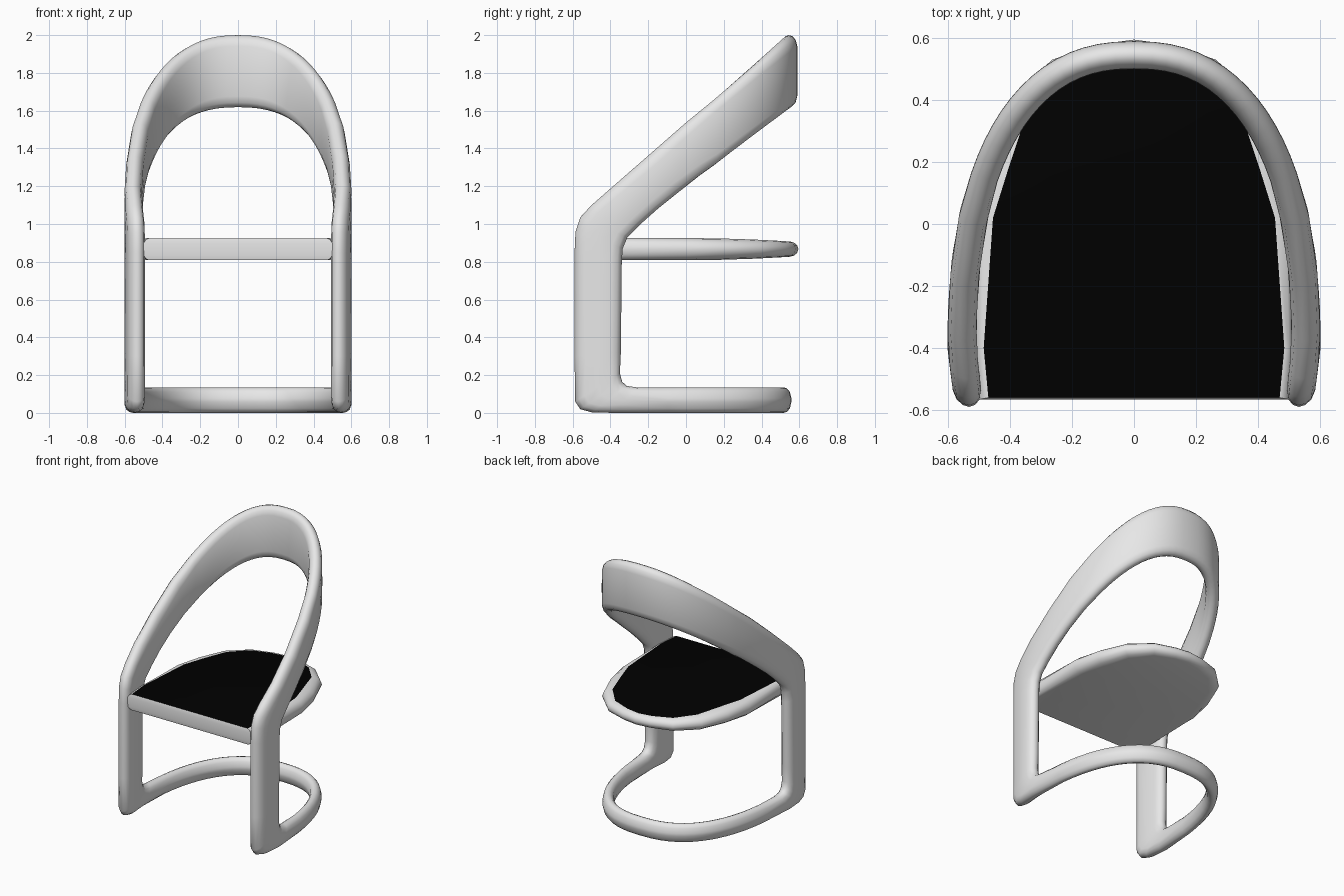
import bpy, bmesh, math
from mathutils import Vector

if "Cube" in bpy.data.objects:
    bpy.data.objects.remove(bpy.data.objects["Cube"])


def material(name, v):
    m = bpy.data.materials.new(name)
    m.diffuse_color = (v, v, v, 1)
    m.use_nodes = True
    m.node_tree.nodes["Principled BSDF"].inputs["Base Color"].default_value = m.diffuse_color
    return m


GREY = material("light grey", 0.8)
BLACK = material("black", 0.0)
A, Y0 = 0.555, -0.4   # plan curve half width and start of curve


def finish(name, bm, mats, angle):
    bmesh.ops.recalc_face_normals(bm, faces=bm.faces)
    me = bpy.data.meshes.new(name)
    bm.to_mesh(me)
    bm.free()
    for m in mats:
        me.materials.append(m)
    ob = bpy.data.objects.new(name, me)
    bpy.context.collection.objects.link(ob)
    bpy.ops.object.select_all(action='DESELECT')
    ob.select_set(True)
    bpy.context.view_layer.objects.active = ob
    bpy.ops.object.shade_smooth_by_angle(angle=math.radians(angle))
    return ob


def skin(bm, loops):
    for a, b in zip(loops, loops[1:]):
        n = len(a)
        for i in range(n):
            bm.faces.new((a[i], a[(i + 1) % n], b[(i + 1) % n], b[i]))


def plan(y, curve):
    """x and outward normal of the U-shaped plan curve at depth y."""
    b, n = curve
    if y <= Y0:
        return A - (Y0 - y) * 0.12, Vector((1, 0, 0))
    r = min((y - Y0) / b, 1)
    x = A * max(0, 1 - r ** n) ** (1 / n)
    return x, Vector(((x / A) ** (n - 1) / A, r ** (n - 1) / b, 0)).normalized()


def arc(y_start, curve, count):
    """Depths from y_start to the back centre, closer together near the centre."""
    b, n = curve
    f0 = math.asin(((y_start - Y0) / b) ** (n / 2))
    ys = [Y0 + b * math.sin(f0 + (math.pi / 2 - f0) * i / count) ** (2 / n) for i in range(count)]
    return ys + [Y0 + b]


# Frame: one band through base, front legs, arms and backrest, as
# (outer y, outer z, inner y, inner z, plan curve, half thickness) sections
BASE, BACK = (0.918, 2.5), (0.945, 2.36)   # plan depth and roundness
BASE_H, LEG_H = 0.04, 0.046
sections = [(y, 0.0, y, 0.135, BASE, BASE_H) for y in reversed(arc(-0.1, BASE, 14))]
sections += [(*s, BASE, LEG_H) for s in [
    (-.38, 0, -.26, .135), (-.50, .003, -.315, .143), (-.56, .02, -.338, .165),
    (-.587, .06, -.35, .21), (-.59, .3, -.345, .32)]]
sections += [(*s, BACK, LEG_H) for s in [
    (-.59, .85, -.34, .8), (-.585, .96, -.335, .87), (-.56, 1.035, -.31, .93),
    (-.5, 1.1, -.24, 1.0), (-.38, 1.205, -.15, 1.08), (-.2, 1.362, -.05, 1.16),
    (0, 1.537, .07, 1.255)]]
sections += [(y, 1.1 + .861 * (y + .5), y, 1.08 + .775 * (y + .15), BACK, LEG_H - .002)
             for y in arc(0.15, BACK, 14)]

CAP = [(0, 0), (.006, .42), (.024, .8), (.058, 1)]   # rounded edge of the band


def band_ring(bm, yo, zo, yi, zi, curve, thick):
    length = math.hypot(yi - yo, zi - zo)
    side = [(d / length, h) for d, h in CAP] + [(.5, 1.02)]
    side += [(1 - d / length, h) for d, h in reversed(CAP)]
    ring = side + [(t, -h) for t, h in reversed(side[1:-1])]
    verts = []
    for t, h in ring:
        y, z = yo + (yi - yo) * t, zo + (zi - zo) * t
        x, n = plan(y, curve)
        verts.append(bm.verts.new(Vector((x, y, z)) + n * h * thick))
    return verts


bm = bmesh.new()
skin(bm, [band_ring(bm, *s) for s in sections])
frame = finish("frame", bm, [GREY], 50)
mirror = frame.modifiers.new("mirror", 'MIRROR')
mirror.use_axis[0] = True
mirror.merge_threshold = 0.001

# Seat: rounded slab, thinner towards the back, with a black top panel
rim = [(.505, -.567), (.515, -.4), (.525, 0), (.485, .2), (.405, .395), (.265, .53), (.11, .58), (0, .595)]
panel = [(.47, -.56), (.485, -.4), (.455, .02), (.405, .18), (.345, .36), (.235, .485), (.10, .535), (0, .55)]


def seat_loop(bm, inset, h):
    half = [(a[0] + (p[0] - a[0]) * inset, a[1] + (p[1] - a[1]) * inset) for a, p in zip(rim, panel)]
    full = half + [(-x, y) for x, y in reversed(half[:-1])]
    return [bm.verts.new((x, y, .867 + .0585 * h * (1 - .3 * (max(0, y) / .54) ** 2)))
            for x, y in full]


def seat_cap(bm, loop, mat):
    """Close a loop with strips running from side to side."""
    n = len(loop)
    for i in range(n // 2):
        pts = dict.fromkeys((loop[i], loop[i + 1], loop[n - 2 - i], loop[n - 1 - i]))
        bm.faces.new(list(pts)).material_index = mat


bm = bmesh.new()
loops = [seat_loop(bm, i, h) for i, h in
         [(1, -1), (.5, -.88), (.15, -.54), (0, 0), (.15, .54), (.5, .88), (1, 1)]]
skin(bm, loops)
seat_cap(bm, loops[0], 0)
seat_cap(bm, loops[-1], 1)
finish("seat", bm, [GREY, BLACK], 45)
